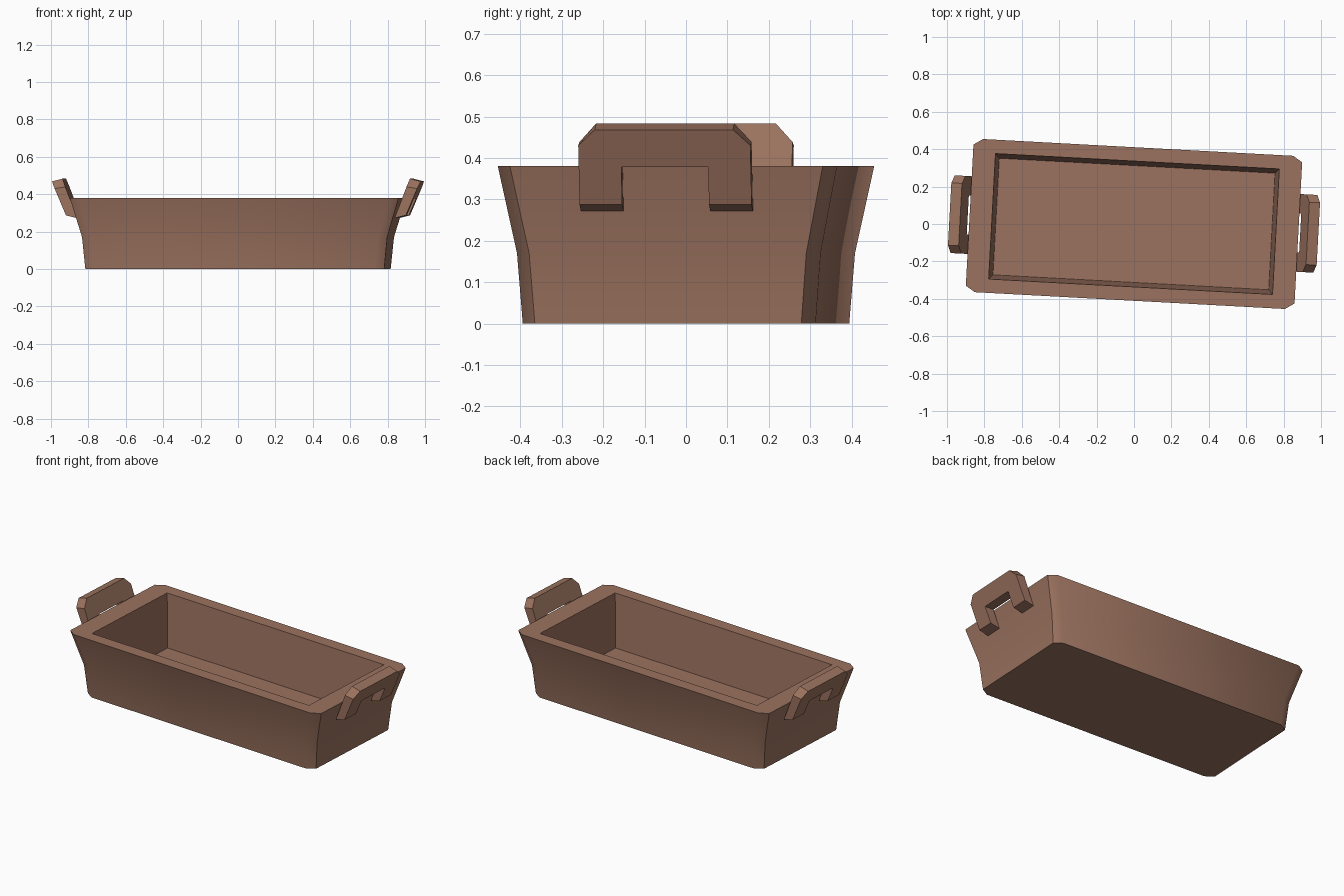
import bpy, bmesh, math

if "Cube" in bpy.data.objects:
    bpy.data.objects.remove(bpy.data.objects["Cube"])

TURN = math.radians(-3.1)  # whole model sits slightly turned

clay = bpy.data.materials.new("brown_clay")
clay.diffuse_color = (0.33, 0.17, 0.115, 1)
clay.use_nodes = True
clay.node_tree.nodes["Principled BSDF"].inputs["Base Color"].default_value = clay.diffuse_color


def make(name, build):
    bm = bmesh.new()
    build(bm)
    bmesh.ops.recalc_face_normals(bm, faces=bm.faces)
    mesh = bpy.data.meshes.new(name)
    bm.to_mesh(mesh)
    bm.free()
    mesh.materials.append(clay)
    ob = bpy.data.objects.new(name, mesh)
    bpy.context.collection.objects.link(ob)
    ob.rotation_euler.z = TURN
    bpy.ops.object.select_all(action='DESELECT')
    ob.select_set(True)
    bpy.context.view_layer.objects.active = ob
    bpy.ops.object.shade_smooth_by_angle(angle=math.radians(35))
    return ob


def bridge(bm, a, b):
    n = len(a)
    for i in range(n):
        j = (i + 1) % n
        bm.faces.new((a[i], a[j], b[j], b[i]))


def ring(bm, hx, hy, z, cx, cy):
    # rectangle with chamfered corners
    pts = []
    for sx, sy in ((1, 1), (-1, 1), (-1, -1), (1, -1)):
        pair = [(sx * hx, sy * (hy - cy)), (sx * (hx - cx), sy * hy)]
        pts += pair if sx * sy > 0 else pair[::-1]
    return [bm.verts.new((x, y, z)) for x, y in pts]


# Trough: flared outside, tapered cavity
def trough(bm):
    outer = [ring(bm, hx, hy, z, 0.05, 0.032)
             for hx, hy, z in ((0.80, 0.354, 0), (0.817, 0.367, 0.17), (0.88, 0.41, 0.38))]
    bm.faces.new(outer[0])
    bridge(bm, outer[0], outer[1])
    bridge(bm, outer[1], outer[2])
    corners = ((1, 1), (-1, 1), (-1, -1), (1, -1))
    lip = [bm.verts.new((sx * 0.76, sy * 0.336, 0.38)) for sx, sy in corners]
    floor = [bm.verts.new((sx * 0.738, sy * 0.312, 0.06)) for sx, sy in corners]
    bridge(bm, lip, floor)
    bm.faces.new(floor)
    # flat rim: one quad per side, one triangle per chamfer
    top = outer[2]
    for i in range(4):
        j = (i + 1) % 4
        bm.faces.new((top[2 * i], top[2 * i + 1], lip[i]))
        bm.faces.new((top[2 * i + 1], top[2 * j], lip[j], lip[i]))


# Handle: leaning arch, outline given as (y, height fraction)
HALF = [(0.105, 0.5), (0.105, 0), (0.208, 0), (0.208, 0.79), (0.167, 1)]
OUTLINE = HALF + [(-y, t) for y, t in reversed(HALF)]


def handle(side):
    def build(bm):
        inner = [bm.verts.new((side * (0.85 + 0.08 * t), y, 0.272 + 0.211 * t)) for y, t in OUTLINE]
        outer = [bm.verts.new((side * (0.91 + 0.077 * t), y, 0.287 + 0.181 * t)) for y, t in OUTLINE]
        bm.faces.new(inner)
        bm.faces.new(outer)
        bridge(bm, inner, outer)
    return build


make("trough", trough)
make("right_handle", handle(1))
make("left_handle", handle(-1))
